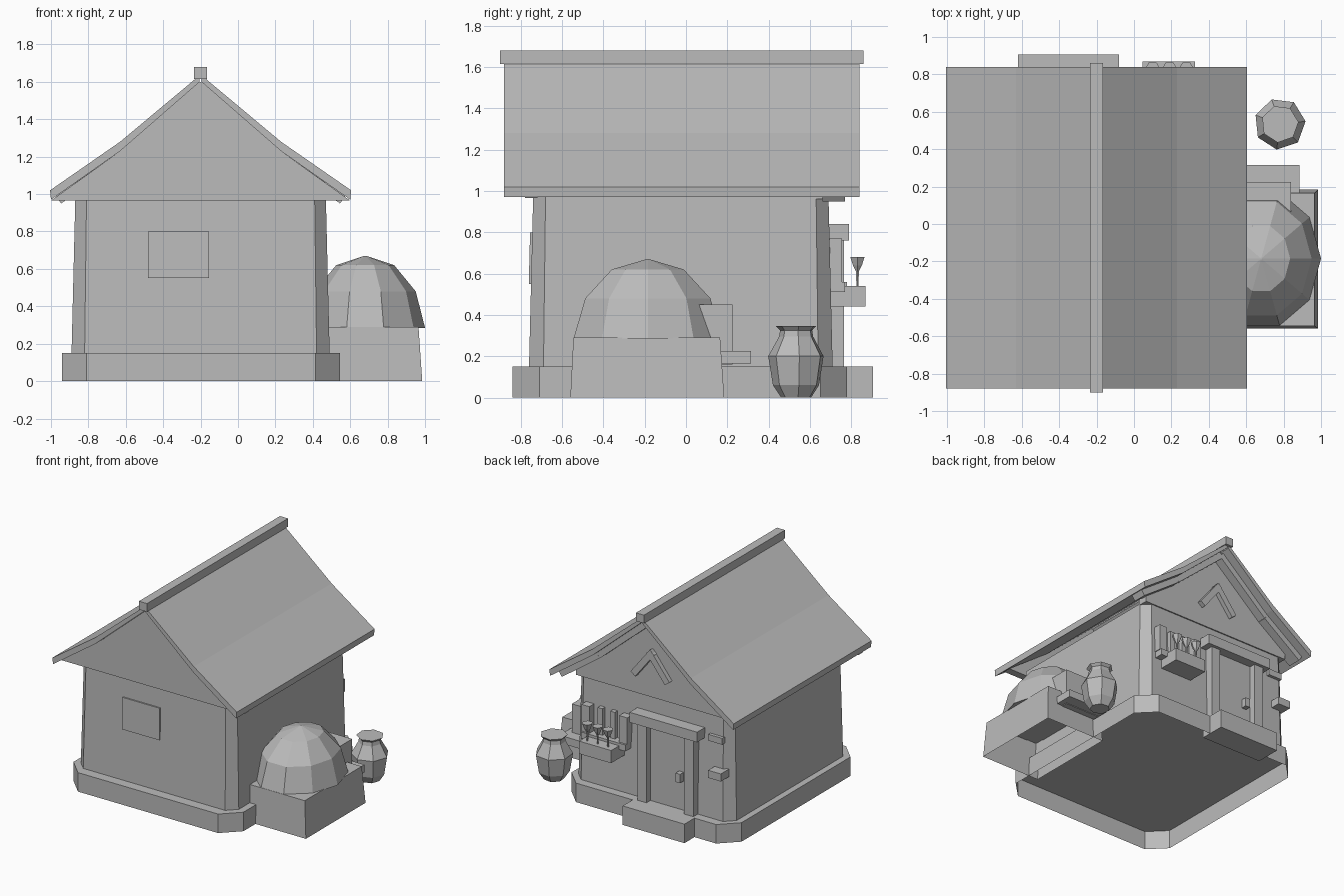
import bpy, bmesh, math
from mathutils import Vector

old = bpy.data.objects.get("Cube")
if old:
    bpy.data.objects.remove(old)

mat = bpy.data.materials.new("plain grey")
mat.use_nodes = True
GREY = (0.5, 0.5, 0.5, 1)
mat.diffuse_color = GREY
mat.node_tree.nodes["Principled BSDF"].inputs["Base Color"].default_value = GREY

CX = -0.2            # middle of the house
BACK = 0.70          # back wall


def finish(name, bm):
    bmesh.ops.recalc_face_normals(bm, faces=bm.faces)
    me = bpy.data.meshes.new(name)
    bm.to_mesh(me)
    bm.free()
    me.materials.append(mat)
    ob = bpy.data.objects.new(name, me)
    bpy.context.collection.objects.link(ob)
    return ob


def loft(name, rings, open_bottom=False):
    """Skin equal-length rings of points, capping the ends."""
    bm = bmesh.new()
    loops = [[bm.verts.new(p) for p in ring] for ring in rings]
    for a, b in zip(loops, loops[1:]):
        for i in range(len(a)):
            j = (i + 1) % len(a)
            bm.faces.new((a[i], a[j], b[j], b[i]))
    bm.faces.new(loops[-1])
    bm.faces.new(loops[0])
    bmesh.ops.recalc_face_normals(bm, faces=bm.faces)
    if open_bottom:
        bm.faces.ensure_lookup_table()
        bmesh.ops.delete(bm, geom=[bm.faces[-1]], context='FACES_ONLY')
        me = bpy.data.meshes.new(name)
        bm.to_mesh(me)
        bm.free()
        me.materials.append(mat)
        ob = bpy.data.objects.new(name, me)
        bpy.context.collection.objects.link(ob)
        return ob
    return finish(name, bm)


def rect(x0, x1, y0, y1, z, cut=0.0):
    """Rectangle ring, with cut corners if asked."""
    if not cut:
        return [(x0, y0, z), (x1, y0, z), (x1, y1, z), (x0, y1, z)]
    return [(x0 + cut, y0, z), (x1 - cut, y0, z), (x1, y0 + cut, z), (x1, y1 - cut, z),
            (x1 - cut, y1, z), (x0 + cut, y1, z), (x0, y1 - cut, z), (x0, y0 + cut, z)]


def box(name, x0, x1, y0, y1, z0, z1):
    return loft(name, [rect(x0, x1, y0, y1, z0), rect(x0, x1, y0, y1, z1)])


def extrude_y(name, outline, y0, y1):
    return loft(name, [[(x, y, z) for x, z in outline] for y in (y0, y1)])


def turned(name, cx, cy, profile, sides, stretch=1.0, turn=0.0, open_bottom=False):
    angles = [turn + math.tau * i / sides for i in range(sides)]
    return loft(name, [[(cx + r * math.cos(a), cy + r * stretch * math.sin(a), z)
                        for a in angles] for r, z in profile], open_bottom)


def plank(name, a, b, width, y0, y1):
    """Board running between two x,z points."""
    a, b = Vector(a), Vector(b)
    d = (b - a).normalized()
    n = Vector((-d.y, d.x)) * width / 2
    return extrude_y(name, [a + n, b + n, b - n, a - n], y0, y1)


def mirrored(half):
    """Outline from (offset, z) points on one side of the ridge."""
    return [(CX + x, z) for x, z in half] + [(CX - x, z) for x, z in reversed(half)]


# Plinth and walls
loft("plinth", [rect(-0.94, 0.545, -0.84, 0.78, 0, 0.13),
                rect(-0.94, 0.545, -0.84, 0.78, 0.15, 0.13)], open_bottom=True)
loft("walls", [rect(-0.89, 0.49, -0.76, 0.71, 0.15, 0.07),
               rect(-0.87, 0.47, -0.74, 0.69, 0.97, 0.06)])

# Gables and roof
extrude_y("front_gable", mirrored([(0.80, 0.965), (0.43, 1.23), (0.005, 1.60)]), -0.78, -0.72)
extrude_y("back_gable", mirrored([(0.67, 0.96), (0.67, 1.06), (0.43, 1.23), (0.005, 1.60)]), 0.62, BACK)
upper = [(0.805, 1.02), (0.43, 1.28), (0.005, 1.635)]
lower = [(0.005, 1.60), (0.43, 1.23), (0.80, 0.97)]
for side, s in (("left", 1), ("right", -1)):
    extrude_y(side + "_roof_slope", [(CX + s * x, z) for x, z in upper + lower], -0.88, 0.84)
    plank(side + "_rafter", (CX + s * 0.76, 0.97), (CX + s * 0.43, 1.205), 0.05, BACK - 0.04, 0.77)
    plank(side + "_upper_rafter", (CX + s * 0.43, 1.205), (CX, 1.575), 0.05, BACK - 0.04, 0.77)
    plank(side + "_gable_brace", (CX + s * 0.15, 1.12), (CX - s * 0.015, 1.33), 0.05, BACK - 0.02, 0.735)
box("ridge_beam", -0.235, -0.165, -0.90, 0.86, 1.615, 1.68)

# Front window panel
loft("front_window", [rect(-0.48, -0.155, -0.761, -0.74, 0.55),
                      rect(-0.48, -0.155, -0.755, -0.74, 0.80)])

# Doorway at the back
box("door_step", -0.62, -0.08, 0.70, 0.905, 0, 0.15)
box("door", -0.55, -0.15, 0.68, 0.715, 0.15, 0.77)
for side, x in (("left", -0.15), ("right", -0.56)):
    box(side + "_door_post", x - 0.04, x + 0.04, 0.68, 0.765, 0.15, 0.77)
box("door_lintel", -0.65, -0.06, 0.67, 0.79, 0.76, 0.84)
box("door_handle", -0.48, -0.44, 0.70, 0.76, 0.38, 0.45)
box("wall_plate", -0.82, -0.70, 0.68, 0.72, 0.76, 0.81)
box("wall_bracket", -0.85, -0.74, 0.68, 0.78, 0.50, 0.56)

# Back window with flower box
box("window_sill", -0.01, 0.38, 0.68, 0.77, 0.51, 0.56)
for i, x in enumerate((0.02, 0.13, 0.24, 0.35)):
    w = 0.035 if i in (0, 3) else 0.02
    box(f"window_bar_{i}", x - w, x + w, 0.68, 0.755 if i in (0, 3) else 0.73, 0.56, 0.77)
box("flower_box", 0.045, 0.325, 0.70, 0.87, 0.44, 0.54)
for i in range(3):
    turned(f"flower_{i}", 0.10 + 0.09 * i, 0.83,
           [(0.006, 0.54), (0.008, 0.61), (0.025, 0.64), (0.04, 0.68)], 6)

# Oven beside the house
loft("oven_base", [rect(0.46, 0.985, -0.56, 0.185, 0),
                   rect(0.46, 0.965, -0.545, 0.165, 0.29)], open_bottom=True)
turned("oven_dome", 0.68, -0.185, [(0.32, 0.285), (0.27, 0.48), (0.155, 0.62), (0.005, 0.67)],
       10, stretch=1.18)
box("oven_block", 0.46, 0.84, 0.05, 0.225, 0.16, 0.45)
box("oven_ledge", 0.46, 0.885, 0.10, 0.315, 0.165, 0.225)

# Clay jar
turned("jar", 0.78, 0.535,
       [(0.075, 0), (0.115, 0.06), (0.138, 0.20), (0.085, 0.295), (0.08, 0.325), (0.1, 0.345)],
       7, turn=0.1)
